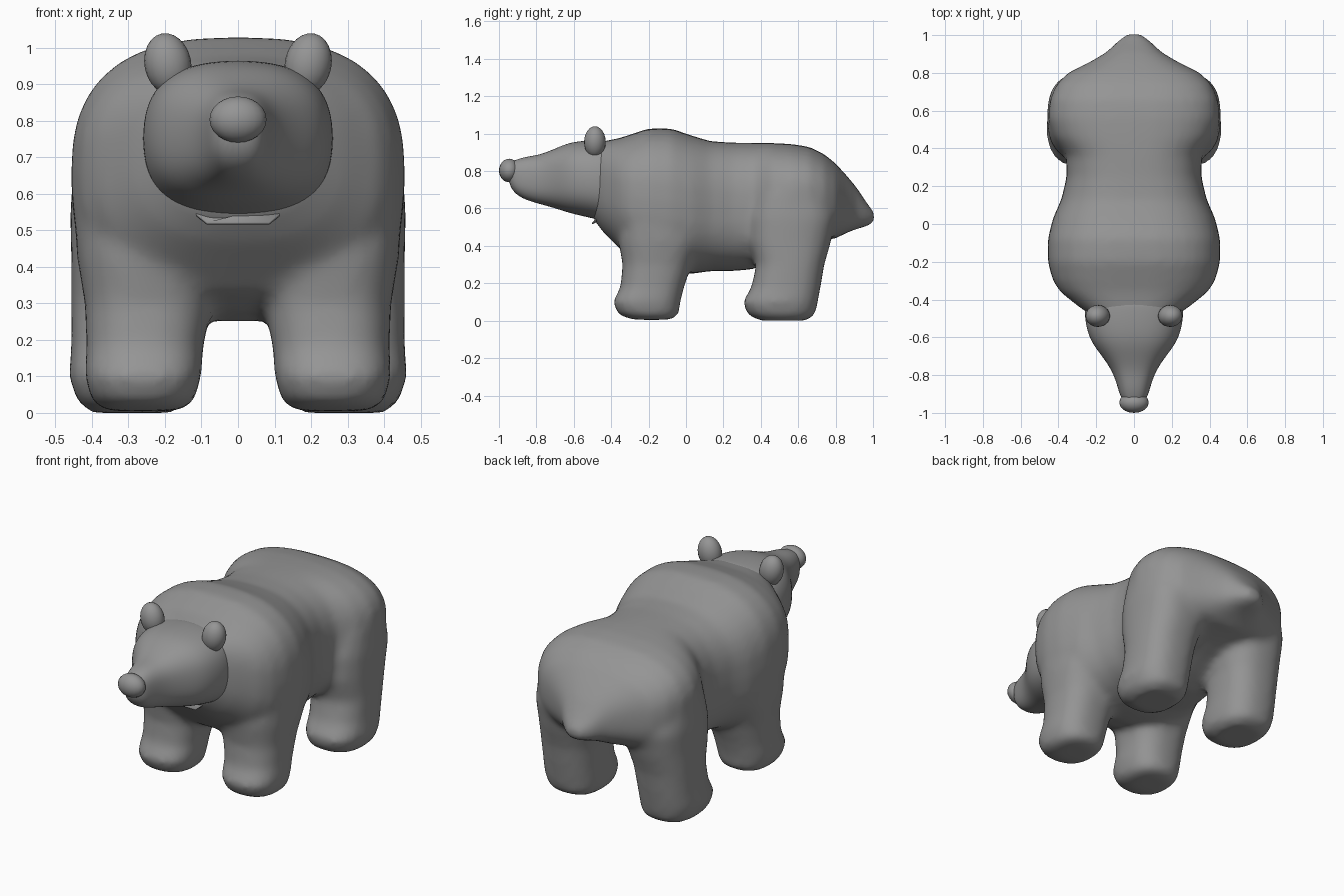
import bpy, bmesh, math
from mathutils import Matrix, Vector

if "Cube" in bpy.data.objects:
    bpy.data.objects.remove(bpy.data.objects["Cube"])

fur = bpy.data.materials.new("grey fur")
fur.diffuse_color = (0.3, 0.3, 0.3, 1)
fur.use_nodes = True
fur.node_tree.nodes["Principled BSDF"].inputs["Base Color"].default_value = fur.diffuse_color


def finish(name, bm):
    bmesh.ops.recalc_face_normals(bm, faces=bm.faces[:])
    for f in bm.faces:
        f.smooth = True
    me = bpy.data.meshes.new(name)
    bm.to_mesh(me)
    bm.free()
    me.materials.append(fur)
    ob = bpy.data.objects.new(name, me)
    bpy.context.collection.objects.link(ob)
    return ob


def loft(bm, rings):
    """Bridge a list of point rings and cap both ends."""
    vs = [[bm.verts.new(p) for p in r] for r in rings]
    n = len(vs[0])
    for a, b in zip(vs, vs[1:]):
        for i in range(n):
            j = (i + 1) % n
            bm.faces.new((a[i], a[j], b[j], b[i]))
    bm.faces.new(vs[0])
    bm.faces.new(vs[-1])


def oval(ru, rv, power, n):
    """Rounded-box outline around the origin."""
    pts = []
    for i in range(n):
        t = 2 * math.pi * i / n
        c, s = math.cos(t), math.sin(t)
        pts.append((ru * math.copysign(abs(c) ** (2 / power), c),
                    rv * math.copysign(abs(s) ** (2 / power), s)))
    return pts


def loft_along_y(bm, sections, power, n):
    # each section: y, top z, bottom z, half width
    loft(bm, [[(u, y, (top + bot) / 2 + v) for u, v in oval(w, (top - bot) / 2, power, n)]
              for y, top, bot, w in sections])


def loft_leg(bm, sections, side, n=28):
    # each section: z, inner x, outer x, front y, back y
    loft(bm, [[(side * ((x0 + x1) / 2 + u), (y0 + y1) / 2 + v, z)
               for u, v in oval((x1 - x0) / 2, (y1 - y0) / 2, 2.5, n)]
              for z, x0, x1, y0, y1 in sections])


# Torso, from neck to tail
torso = [(-.50, .95, .55, .20), (-.44, .96, .47, .29), (-.36, .975, .39, .39),
         (-.30, .995, .33, .43), (-.20, 1.028, .28, .457), (-.08, 1.028, .25, .457),
         (.03, .99, .25, .43), (.13, .96, .265, .385), (.25, .952, .265, .357),
         (.36, .952, .275, .36), (.46, .95, .32, .43), (.56, .945, .37, .457),
         (.66, .93, .41, .445), (.74, .89, .43, .41), (.80, .84, .44, .35),
         (.86, .775, .47, .23), (.91, .715, .49, .145), (.97, .625, .505, .085),
         (1.008, .58, .525, .035)]
front_leg = [(.005, .16, .36, -.28, -.08), (.03, .12, .40, -.36, -.04),
             (.10, .10, .42, -.392, -.03), (.18, .095, .415, -.35, -.01),
             (.30, .07, .42, -.34, .03), (.42, .04, .44, -.36, .08),
             (.55, .05, .45, -.36, .08), (.70, .10, .43, -.32, .05)]
rear_leg = [(.0, .18, .40, .40, .64), (.03, .14, .44, .33, .69),
            (.10, .13, .463, .303, .705), (.18, .13, .457, .35, .72),
            (.30, .12, .457, .375, .74), (.42, .09, .457, .34, .775),
            (.55, .10, .46, .34, .80), (.68, .13, .45, .38, .76)]

# Body: torso and legs fused into one soft skin
bm = bmesh.new()
loft_along_y(bm, torso, 2.6, 36)
for side in (-1, 1):
    loft_leg(bm, front_leg, side)
    loft_leg(bm, rear_leg, side)
body = finish("body", bm)
fuse = body.modifiers.new("fuse", 'REMESH')
fuse.mode = 'VOXEL'
fuse.voxel_size = 0.02
fuse.use_smooth_shade = True
soften = body.modifiers.new("soften", 'SMOOTH')
soften.factor = 0.5
soften.iterations = 10

# Head with tapering snout
head = [(-.95, .84, .74, .04), (-.92, .858, .68, .072), (-.86, .878, .645, .088),
        (-.78, .888, .622, .115), (-.70, .922, .60, .17), (-.62, .957, .572, .235),
        (-.52, .967, .55, .262), (-.44, .967, .53, .265), (-.36, .96, .52, .25)]
bm = bmesh.new()
loft_along_y(bm, head, 2.5, 20)
head_ob = finish("head", bm)
head_ob.modifiers.new("round", 'SUBSURF').levels = 2
head_ob.modifiers["round"].render_levels = 2


def ball(name, centre, size, tilt=0):
    bm = bmesh.new()
    m = (Matrix.Translation(Vector(centre)) @ Matrix.Rotation(tilt, 4, 'Y')
         @ Matrix.Diagonal((*size, 1)))
    bmesh.ops.create_uvsphere(bm, u_segments=20, v_segments=12, radius=1, matrix=m)
    return finish(name, bm)


# Nose and ears
ball("nose", (0, -.945, .803), (.078, .055, .063))
for side, label in ((-1, "left"), (1, "right")):
    ball("ear_" + label, (side * .192, -.487, .955), (.064, .058, .085), side * .2)

# Small fold of skin under the chin
bm = bmesh.new()
outline = [(-.155, -.45, .572), (-.085, -.5, .515), (.085, -.5, .515),
           (.155, -.45, .572), (.06, -.44, .55), (-.06, -.44, .55)]
bm.faces.new([bm.verts.new(p) for p in outline])
fold = finish("chin_fold", bm)
fold.modifiers.new("thickness", 'SOLIDIFY').thickness = 0.008
